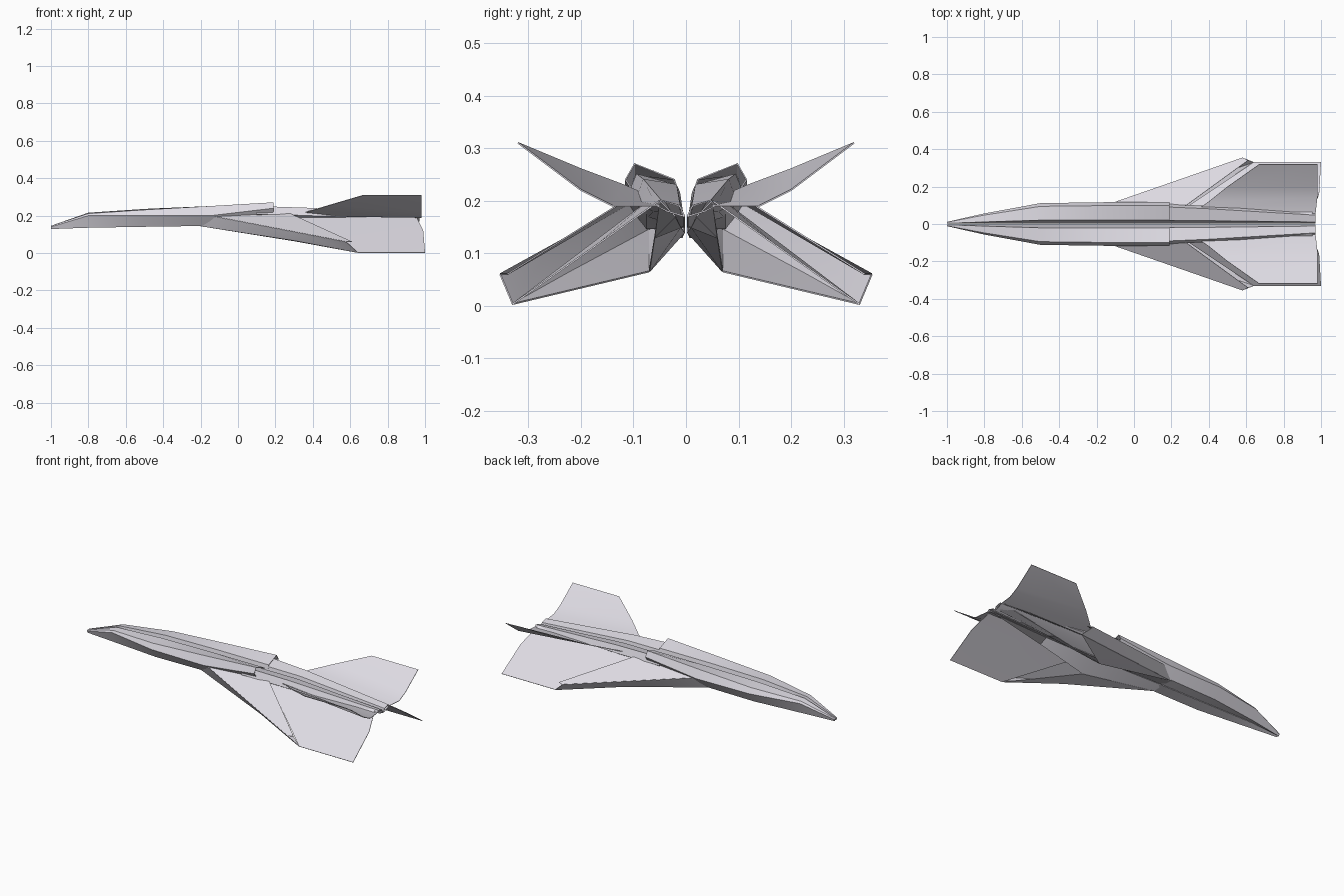
import bpy
import bmesh
from mathutils import Vector

default_cube = bpy.data.objects.get("Cube")
if default_cube:
    bpy.data.objects.remove(default_cube, do_unlink=True)

# Single paper colour
paper = bpy.data.materials.new("pale lavender paper")
paper.use_nodes = True
paper.diffuse_color = (0.73, 0.71, 0.77, 1)
shader = paper.node_tree.nodes["Principled BSDF"]
shader.inputs["Base Color"].default_value = paper.diffuse_color
shader.inputs["Roughness"].default_value = 0.8


def folded_sheet(name, rows):
    """Loft thin paper through rows of points and mirror it across the centre line."""
    bm = bmesh.new()
    grid = [[bm.verts.new(point) for point in row] for row in rows]
    for row, following in zip(grid, grid[1:]):
        for i in range(len(row) - 1):
            bm.faces.new((row[i], row[i + 1], following[i + 1], following[i]))
    bmesh.ops.recalc_face_normals(bm, faces=bm.faces)
    mesh = bpy.data.meshes.new(name)
    bm.to_mesh(mesh)
    bm.free()
    mesh.materials.append(paper)
    sheet = bpy.data.objects.new(name, mesh)
    bpy.context.collection.objects.link(sheet)
    bpy.ops.object.select_all(action="DESELECT")
    sheet.select_set(True)
    bpy.context.view_layer.objects.active = sheet

    # The thickness is applied first so that the paper rims stay sharp
    solidify = sheet.modifiers.new("paper thickness", "SOLIDIFY")
    solidify.thickness = 0.003
    solidify.offset = 0
    bpy.ops.object.modifier_apply(modifier=solidify.name)
    bpy.ops.object.shade_smooth_by_angle(angle=0.35)
    mirror = sheet.modifiers.new("other half", "MIRROR")
    mirror.use_axis = (False, True, False)
    mirror.use_mirror_merge = False


def body_section(x, width, keel, ridge, shoulder, edge, chin):
    """Cross-section of one body half: valley wall, top panel, steep side, hollow belly."""
    centre = 0.003
    return [
        Vector((x, centre, keel)),
        Vector((x, centre + width / 6, ridge)),
        Vector((x, width * 0.85, shoulder)),
        Vector((x, width, edge)),
        Vector((x, width * 0.65, chin)),
        Vector((x, centre, keel)),
    ]


# Front body, from the pointed nose to the raised rear lip of the top panel
folded_sheet("front_body", [
    body_section(x=-1, width=0.01, keel=0.14, ridge=0.145, shoulder=0.145, edge=0.14, chin=0.13),
    body_section(x=-0.8, width=0.055, keel=0.15, ridge=0.215, shoulder=0.21, edge=0.2, chin=0.137),
    body_section(x=-0.5, width=0.11, keel=0.15, ridge=0.235, shoulder=0.23, edge=0.2, chin=0.142),
    body_section(x=-0.15, width=0.115, keel=0.15, ridge=0.24, shoulder=0.25, edge=0.2, chin=0.147),
    body_section(x=0.19, width=0.115, keel=0.15, ridge=0.24, shoulder=0.27, edge=0.24, chin=0.18),
])

# Rear spine, tucked under the lip and tapering to the tail
folded_sheet("rear_spine", [
    body_section(x=0.1, width=0.11, keel=0.15, ridge=0.23, shoulder=0.25, edge=0.21, chin=0.17),
    body_section(x=0.4, width=0.095, keel=0.15, ridge=0.23, shoulder=0.24, edge=0.2, chin=0.18),
    body_section(x=0.97, width=0.055, keel=0.17, ridge=0.19, shoulder=0.2, edge=0.19, chin=0.18),
])

# Upper wing, from the root through a shallow dip to the raised tip
folded_sheet("upper_wing", [
    [Vector((0.3, 0.05, 0.2)), Vector((0.97, 0.05, 0.19))],
    [Vector((0.4, 0.12, 0.23)), Vector((0.98, 0.14, 0.19))],
    [Vector((0.5, 0.2, 0.26)), Vector((0.98, 0.2, 0.22))],
    [Vector((0.67, 0.32, 0.31)), Vector((0.98, 0.32, 0.31))],
])

# Corners shared by the folds of the lower wing
root_front = Vector((0.25, 0.07, 0.2))
root_rear = Vector((0.95, 0.05, 0.2))
tip_front = Vector((0.64, 0.33, 0.003))
tip_rear = Vector((1, 0.33, 0.003))
lead_start = Vector((-0.15, 0.1, 0.2))
lead_tip = Vector((0.58, 0.354, 0.06))
lead_middle = lead_start.lerp(lead_tip, 0.6)
seam_start = Vector((0.28, 0.1, 0.21))
seam_tip = Vector((0.61, 0.34, 0.06))
chin_start = Vector((-0.2, 0.07, 0.145))
chin_middle = Vector((0.3, 0.07, 0.065))
chin_rear = Vector((0.6, 0.06, 0.13))
low_middle = lead_middle + Vector((0.02, -0.035, -0.05))
keel_start = Vector((-0.2, 0.003, 0.15))
keel_middle = Vector((0.3, 0.003, 0.14))
keel_rear = Vector((0.6, 0.01, 0.15))
keel_tail = Vector((0.95, 0.02, 0.17))

# Lower wing panel, with a slightly swept trailing edge
trailing_middle = root_rear.lerp(tip_rear, 0.4) + Vector((0.02, 0, 0))
folded_sheet("lower_wing", [
    [root_front, root_rear],
    [root_front.lerp(tip_front, 0.4), trailing_middle],
    [tip_front, tip_rear],
])

# Flap folded back over the leading edge, open along its rear seam
folded_sheet("leading_edge_flap", [
    [lead_start, lead_tip],
    [seam_start, seam_tip],
])

# Narrow front fold running down the leading edge to the wing tip
folded_sheet("leading_edge_fold", [
    [lead_start, lead_middle, lead_tip],
    [chin_start, low_middle, tip_front],
])

# Triangular flap beneath the wing, from the front fold in to the chin
folded_sheet("lower_flap", [
    [chin_start.lerp(low_middle, 0.02), low_middle, tip_front],
    [chin_start, chin_middle, chin_middle.lerp(tip_front, 0.9)],
])

# Underside pocket between the chin and the keel
folded_sheet("underside_pocket", [
    [chin_start, chin_middle, chin_rear, root_rear],
    [keel_start, keel_middle, keel_rear, keel_tail],
])
